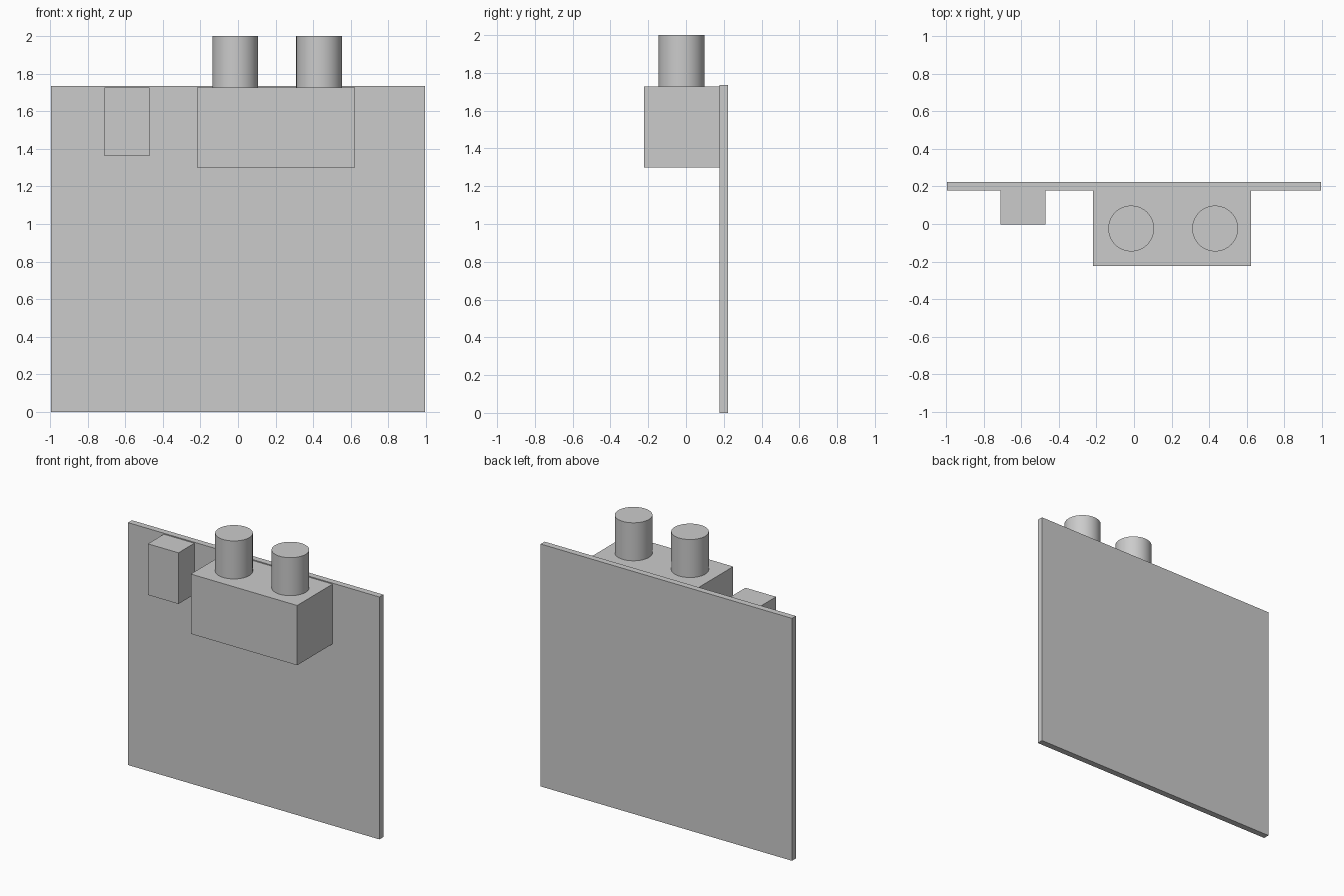
import bpy

if "Cube" in bpy.data.objects:
    bpy.data.objects.remove(bpy.data.objects["Cube"])

grey = bpy.data.materials.new("light_grey")
grey.diffuse_color = (0.6, 0.6, 0.6, 1)
grey.use_nodes = True
grey.node_tree.nodes["Principled BSDF"].inputs["Base Color"].default_value = grey.diffuse_color


def finish(obj, name):
    obj.name = name
    obj.data.materials.append(grey)
    return obj


def box(name, lo, hi):
    centre = [(a + b) / 2 for a, b in zip(lo, hi)]
    bpy.ops.mesh.primitive_cube_add(size=1, location=centre)
    obj = bpy.context.object
    obj.scale = [b - a for a, b in zip(lo, hi)]
    bpy.ops.object.transform_apply(location=False, rotation=False, scale=True)
    return finish(obj, name)


def post(name, x, y, z0, z1, radius):
    bpy.ops.mesh.primitive_cylinder_add(
        vertices=64, radius=radius, depth=z1 - z0, location=(x, y, (z0 + z1) / 2))
    bpy.ops.object.shade_smooth_by_angle()
    return finish(bpy.context.object, name)


BACK, PLATE_FRONT = 0.2225, 0.178
BOX_TOP = 1.728

# Upright back panel
box("back_panel", (-0.995, PLATE_FRONT, 0), (0.995, BACK, 1.735))

# Blocks fixed to the front of the panel
box("large_block", (-0.218, -0.2225, 1.30), (0.624, PLATE_FRONT, BOX_TOP))
box("small_block", (-0.712, -0.002, 1.362), (-0.47, PLATE_FRONT, BOX_TOP))

# Two round posts on the large block
for side, x in (("left", -0.015), ("right", 0.432)):
    post(side + "_post", x, -0.024, BOX_TOP, 2.0, 0.122)
